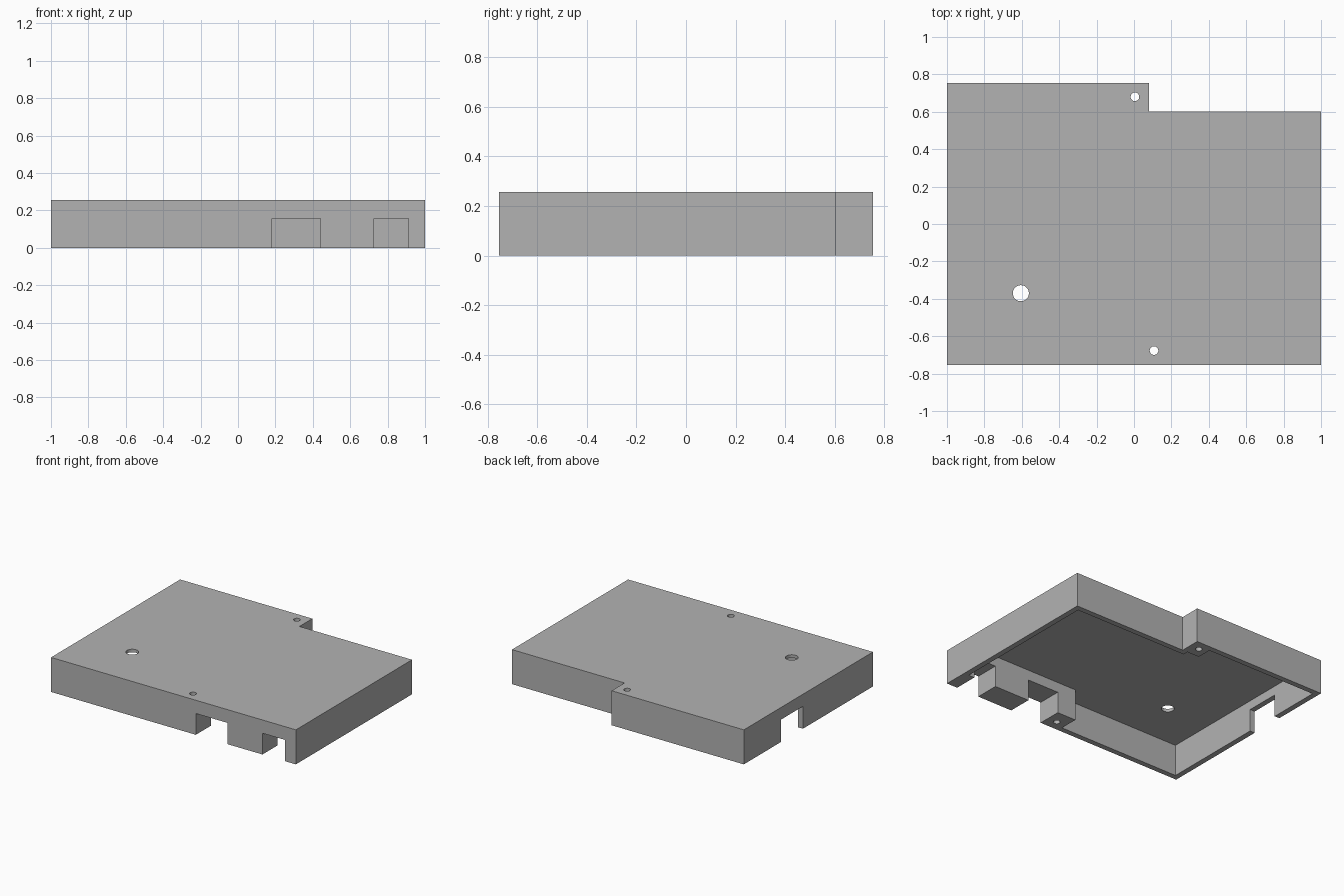
import bpy, bmesh, math

cube = bpy.data.objects.get("Cube")
if cube:
    bpy.data.objects.remove(cube, do_unlink=True)

# Single plain grey for the whole moulding
grey = bpy.data.materials.new("plain_grey")
grey.use_nodes = True
color = (0.45, 0.45, 0.45, 1)
grey.diffuse_color = color
grey.node_tree.nodes["Principled BSDF"].inputs["Base Color"].default_value = color


def prism(name, outline, low, high):
    """Extrude a counter-clockwise outline from z = low to z = high."""
    bm = bmesh.new()
    base = bm.faces.new([bm.verts.new((x, y, low)) for x, y in outline])
    grown = bmesh.ops.extrude_face_region(bm, geom=[base])["geom"]
    top = [v for v in grown if isinstance(v, bmesh.types.BMVert)]
    bmesh.ops.translate(bm, verts=top, vec=(0, 0, high - low))
    bmesh.ops.recalc_face_normals(bm, faces=bm.faces)
    mesh = bpy.data.meshes.new(name)
    bm.to_mesh(mesh)
    bm.free()
    mesh.materials.append(grey)
    obj = bpy.data.objects.new(name, mesh)
    bpy.context.collection.objects.link(obj)
    return obj


def rectangle(x0, x1, y0, y1):
    return [(x0, y0), (x1, y0), (x1, y1), (x0, y1)]


def circle(cx, cy, radius, sides=32):
    turns = [math.tau * i / sides for i in range(sides)]
    return [(cx + radius * math.cos(a), cy + radius * math.sin(a)) for a in turns]


def cut(target, cutter):
    cutter.hide_render = True
    mod = target.modifiers.new(cutter.name, "BOOLEAN")
    mod.operation = "DIFFERENCE"
    mod.solver = "EXACT"
    mod.object = cutter
    bpy.context.view_layer.objects.active = target
    bpy.ops.object.modifier_apply(modifier=mod.name)
    bpy.data.objects.remove(cutter, do_unlink=True)


X, Y, STEP_X, STEP_Y = 1.0, 0.753, 0.08, 0.602
HEIGHT, ROOF, WALL = 0.255, 0.232, 0.04
BLOCK_Y = -0.575

# Stepped outer body
lid = prism("enclosure_lid", [(-X, -Y), (X, -Y), (X, STEP_Y), (STEP_X, STEP_Y),
                              (STEP_X, Y), (-X, Y)], 0, HEIGHT)

# Open underside, leaving a thick front block and a rear screw post
inner_x, inner_y = X - WALL, Y - WALL
cavity = [(-inner_x, -inner_y), (0.03, -inner_y), (0.03, BLOCK_Y),
          (inner_x, BLOCK_Y), (inner_x, STEP_Y - WALL),
          (STEP_X - WALL, STEP_Y - WALL), (STEP_X - WALL, STEP_Y),
          (-0.06, STEP_Y), (-0.06, inner_y), (-inner_x, inner_y)]
cut(lid, prism("cavity_cutter", cavity, -0.1, ROOF))

# Connector openings: two in the front block, one in the side wall
for x0, x1, y0, y1, top in [(0.183, 0.44, -0.9, -0.5, 0.157),
                            (0.727, 0.912, -0.9, -0.5, 0.157),
                            (-1.1, -0.9, 0.064, 0.32, 0.165)]:
    cut(lid, prism("opening_cutter", rectangle(x0, x1, y0, y1), -0.1, top))

# Round hole through the roof and two screw holes through the posts
for x, y, radius in [(-0.605, -0.37, 0.043), (0.107, -0.677, 0.023),
                     (0.005, 0.68, 0.023)]:
    cut(lid, prism("hole_cutter", circle(x, y, radius), -0.1, 0.4))

# Smooth bores, crisp edges
bpy.ops.object.select_all(action="DESELECT")
lid.select_set(True)
bpy.context.view_layer.objects.active = lid
bpy.ops.object.shade_smooth_by_angle(angle=math.radians(30))
